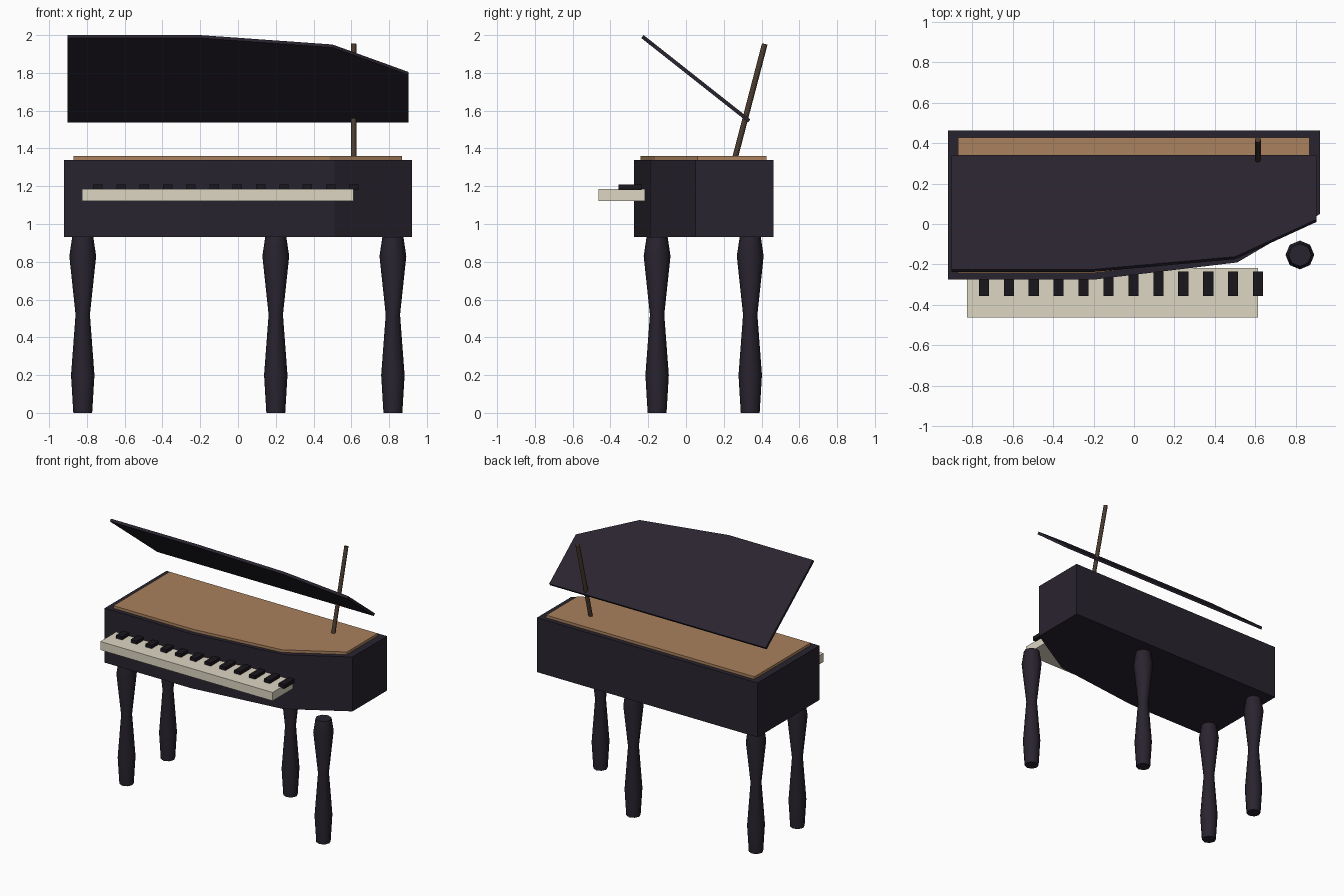
import bpy, bmesh, math
from mathutils import Vector

if "Cube" in bpy.data.objects:
    bpy.data.objects.remove(bpy.data.objects["Cube"])


def material(name, rgb):
    m = bpy.data.materials.new(name)
    m.diffuse_color = (*rgb, 1)
    m.use_nodes = True
    m.node_tree.nodes["Principled BSDF"].inputs["Base Color"].default_value = m.diffuse_color
    return m


LACQUER = material("dark_lacquer", (0.022, 0.017, 0.028))
WOOD = material("soundboard_wood", (0.40, 0.22, 0.11))
IVORY = material("ivory", (0.72, 0.67, 0.54))
EBONY = material("ebony", (0.010, 0.008, 0.012))
STICK = material("stick_wood", (0.07, 0.045, 0.03))


def finish(name, bm, mat):
    bmesh.ops.recalc_face_normals(bm, faces=bm.faces[:])
    mesh = bpy.data.meshes.new(name)
    bm.to_mesh(mesh)
    bm.free()
    mesh.materials.append(mat)
    ob = bpy.data.objects.new(name, mesh)
    bpy.context.collection.objects.link(ob)
    return ob


def slab(name, outline, z0, z1, mat):
    """Extrude a flat xy outline from z0 to z1."""
    bm = bmesh.new()
    face = bm.faces.new([bm.verts.new((x, y, z0)) for x, y in outline])
    ext = bmesh.ops.extrude_face_region(bm, geom=[face])
    verts = [g for g in ext["geom"] if isinstance(g, bmesh.types.BMVert)]
    bmesh.ops.translate(bm, verts=verts, vec=(0, 0, z1 - z0))
    return finish(name, bm, mat)


def box(name, x0, x1, y0, y1, z0, z1, mat):
    return slab(name, [(x0, y0), (x1, y0), (x1, y1), (x0, y1)], z0, z1, mat)


def lathe(name, profile, mat, sides=8):
    """Stack rings of (radius, z) with capped ends."""
    bm = bmesh.new()
    rings = [[bm.verts.new((r * math.cos(i * math.tau / sides),
                            r * math.sin(i * math.tau / sides), z))
              for i in range(sides)] for r, z in profile]
    for a, b in zip(rings, rings[1:]):
        for i in range(sides):
            j = (i + 1) % sides
            bm.faces.new((a[i], a[j], b[j], b[i]))
    bm.faces.new(rings[0][::-1])
    bm.faces.new(rings[-1])
    ob = finish(name, bm, mat)
    bpy.ops.object.select_all(action="DESELECT")
    ob.select_set(True)
    bpy.context.view_layer.objects.active = ob
    bpy.ops.object.shade_smooth_by_angle(angle=math.radians(60))
    return ob


# Case and soundboard
slab("case", [(-0.92, -0.275), (-0.2, -0.275), (0.51, -0.19),
              (0.92, 0.05), (0.92, 0.462), (-0.92, 0.462)], 0.93, 1.34, LACQUER)
slab("soundboard", [(-0.87, -0.242), (-0.2, -0.242), (0.485, -0.165),
                    (0.867, 0.06), (0.867, 0.427), (-0.87, 0.427)], 1.33, 1.36, WOOD)

# Raised lid, tilted down towards the back
lid = slab("lid", [(-0.903, -0.36), (-0.2, -0.36), (0.5, -0.28),
                   (0.903, -0.045), (0.903, 0.36), (-0.903, 0.36)], -0.01, 0.01, LACQUER)
lid.location = (0, 0.052, 1.769)
lid.rotation_euler.x = math.radians(-38.3)

# Lid prop
foot, tip = Vector((0.612, 0.257, 1.34)), Vector((0.612, 0.417, 1.953))
prop = lathe("lid_prop", [(0.015, 0), (0.015, (tip - foot).length)], STICK)
prop.location = foot
prop.rotation_euler.x = -math.atan2(tip.y - foot.y, tip.z - foot.z)

# Keyboard and black keys
box("keyboard", -0.825, 0.612, -0.462, -0.218, 1.122, 1.186, IVORY)
for i in range(12):
    x = -0.742 + i * 0.1232
    box(f"black_key_{i + 1}", x - 0.025, x + 0.025, -0.357, -0.236, 1.18, 1.21, EBONY)

# Turned legs
LEG = [(0.05, 0), (0.062, 0.2), (0.038, 0.52), (0.071, 0.83), (0.056, 0.93)]
for name, x, y in [("front_left_leg", -0.822, -0.153), ("front_right_leg", 0.82, -0.153),
                   ("back_left_leg", -0.822, 0.34), ("back_right_leg", 0.2, 0.34)]:
    lathe(name, LEG, LACQUER).location = (x, y, 0)
